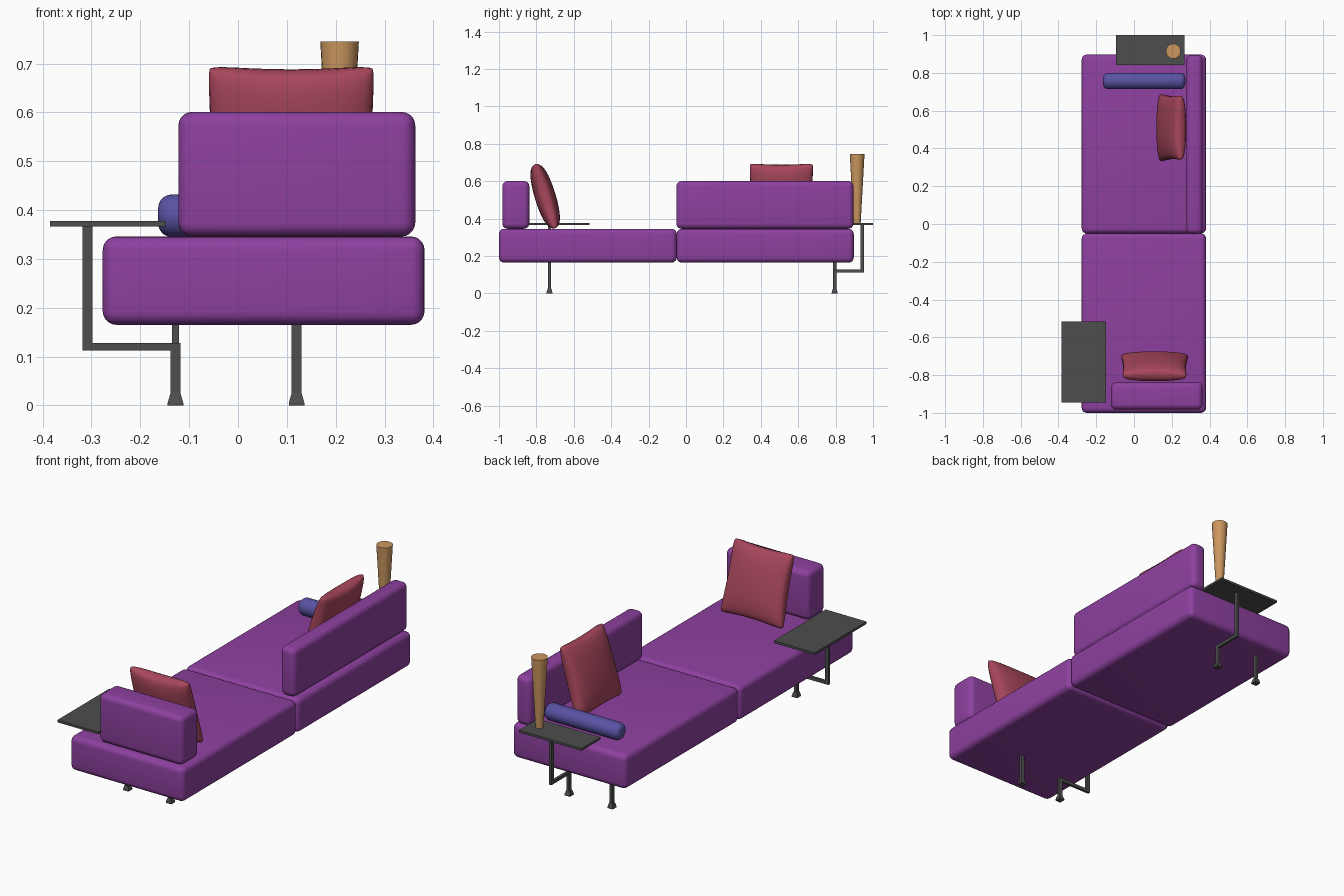
import bpy, bmesh, math
from mathutils import Matrix, Vector

if "Cube" in bpy.data.objects:
    bpy.data.objects.remove(bpy.data.objects["Cube"])


def material(name, rgb):
    m = bpy.data.materials.new(name)
    m.diffuse_color = (*rgb, 1)
    m.use_nodes = True
    m.node_tree.nodes["Principled BSDF"].inputs["Base Color"].default_value = m.diffuse_color
    return m


PURPLE = material("purple fabric", (0.27, 0.052, 0.35))
RED = material("red fabric", (0.39, 0.062, 0.105))
BLUE = material("blue fabric", (0.10, 0.085, 0.37))
GREY = material("dark metal", (0.075, 0.075, 0.075))
TAN = material("tan wood", (0.60, 0.31, 0.115))


def finish(name, bm, mat, smooth=None):
    bmesh.ops.recalc_face_normals(bm, faces=bm.faces)
    me = bpy.data.meshes.new(name)
    bm.to_mesh(me)
    bm.free()
    me.materials.append(mat)
    ob = bpy.data.objects.new(name, me)
    bpy.context.collection.objects.link(ob)
    if smooth:
        bpy.ops.object.select_all(action='DESELECT')
        ob.select_set(True)
        bpy.context.view_layer.objects.active = ob
        bpy.ops.object.shade_smooth_by_angle(angle=math.radians(smooth))
    return ob


def add_box(bm, lo, hi):
    lo, hi = Vector(lo), Vector(hi)
    mat = Matrix.Translation((lo + hi) / 2) @ Matrix.Diagonal((*(hi - lo), 1))
    return bmesh.ops.create_cube(bm, size=1, matrix=mat)["verts"]


def padded_block(name, lo, hi, r=0.028):
    bm = bmesh.new()
    add_box(bm, lo, hi)
    bmesh.ops.bevel(bm, geom=bm.edges[:], offset=r, segments=5, profile=0.5, affect='EDGES')
    finish(name, bm, PURPLE, 40)


# upholstered seats and backrests
padded_block("front_seat", (-0.277, -1.0, 0.165), (0.382, -0.05, 0.346))
padded_block("rear_seat", (-0.277, -0.05, 0.165), (0.382, 0.897, 0.346))
padded_block("front_backrest", (-0.122, -0.982, 0.346), (0.363, -0.838, 0.601))
padded_block("long_backrest", (0.277, -0.052, 0.346), (0.363, 0.895, 0.601))


# pinched throw pillows
def pillow(name, loc, turn, n=20):
    bm = bmesh.new()
    s = [math.pi / 2 * (2 * i / n - 1) for i in range(n + 1)]
    for side in (-1, 1):
        g = []
        for a in s:
            row = []
            for b in s:
                u, v = math.sin(a), math.sin(b)
                corner = 1 - 0.035 * (u * v) ** 8
                x = 0.177 * u * (1 - 0.06 * (1 - v * v)) * (1 - 0.025 * v) * corner
                z = 0.184 * v * (1 - 0.06 * (1 - u * u)) * corner
                y = side * 0.056 * max(0, math.cos(a) * math.cos(b)) ** 0.65
                row.append(bm.verts.new((x, y, z)))
            g.append(row)
        for i in range(n):
            for j in range(n):
                bm.faces.new((g[i][j], g[i + 1][j], g[i + 1][j + 1], g[i][j + 1]))
    bmesh.ops.remove_doubles(bm, verts=bm.verts[:], dist=0.0002)
    bm.transform(Matrix.Translation(loc) @ Matrix.Rotation(math.radians(turn), 4, 'Z')
                 @ Matrix.Rotation(math.radians(17), 4, 'X'))
    finish(name, bm, RED, 60)


pillow("front_pillow", (0.109, -0.753, 0.52), 0)
pillow("side_pillow", (0.197, 0.51, 0.52), 90)


# round bolster with soft ends
bm = bmesh.new()
bmesh.ops.create_cone(bm, cap_ends=True, segments=32, radius1=0.0435, radius2=0.0435, depth=0.435,
                      matrix=Matrix.Translation((0.054, 0.757, 0.3885)) @ Matrix.Rotation(math.pi / 2, 4, 'Y'))
rims = [e for e in bm.edges if any(len(f.verts) > 4 for f in e.link_faces)]
bmesh.ops.bevel(bm, geom=rims, offset=0.028, segments=5, profile=0.5, affect='EDGES')
finish("bolster", bm, BLUE, 40)


# legs: along is the wide direction of the flat bar (0 = x, 1 = y)
def add_bar(bm, x, y, z0, z1, along):
    h = (0.010, 0.007) if along == 0 else (0.007, 0.010)
    add_box(bm, (x - h[0], y - h[1], z0), (x + h[0], y + h[1], z1))


def add_leg(bm, x, y, top, along):
    add_bar(bm, x, y, 0.02, top, along)
    add_box(bm, (x - 0.016, y - 0.016, 0), (x + 0.016, y + 0.016, 0.005))
    for v in add_box(bm, (x - 0.016, y - 0.016, 0.005), (x + 0.016, y + 0.016, 0.026)):
        if v.co.z > 0.02:
            v.co.x = x + math.copysign(0.010, v.co.x - x)
            v.co.y = y + math.copysign(0.010, v.co.y - y)


def plain_leg(name, x, y, along):
    bm = bmesh.new()
    add_leg(bm, x, y, 0.17, along)
    finish(name, bm, GREY)


plain_leg("front_leg", 0.12, -0.73, 0)
plain_leg("rear_leg", -0.128, 0.795, 1)


# side tables carried on a stepped bracket
def side_table(name, leg, post, along, lo, hi):
    bm = bmesh.new()
    add_leg(bm, *leg, 0.128, along)
    add_bar(bm, *post, 0.112, 0.367, along)
    h = (0.010, 0.007) if along == 0 else (0.007, 0.010)
    a = [min(p, q) - k for p, q, k in zip(leg, post, h)]
    b = [max(p, q) + k for p, q, k in zip(leg, post, h)]
    add_box(bm, (*a, 0.112), (*b, 0.128))
    finish(name + "_bracket", bm, GREY)
    bm = bmesh.new()
    add_box(bm, (*lo, 0.366), (*hi, 0.378))
    finish(name + "_top", bm, GREY)


side_table("front_table", (-0.128, -0.73), (-0.308, -0.73), 0, (-0.385, -0.944), (-0.148, -0.515))
side_table("rear_table", (0.12, 0.795), (0.12, 0.942), 1, (-0.095, 0.843), (0.267, 1.0))

# tapered vase
bm = bmesh.new()
bmesh.ops.create_cone(bm, cap_ends=True, segments=24, radius1=0.019, radius2=0.0395, depth=0.367,
                      matrix=Matrix.Translation((0.208, 0.915, 0.5615)))
finish("vase", bm, TAN, 40)
